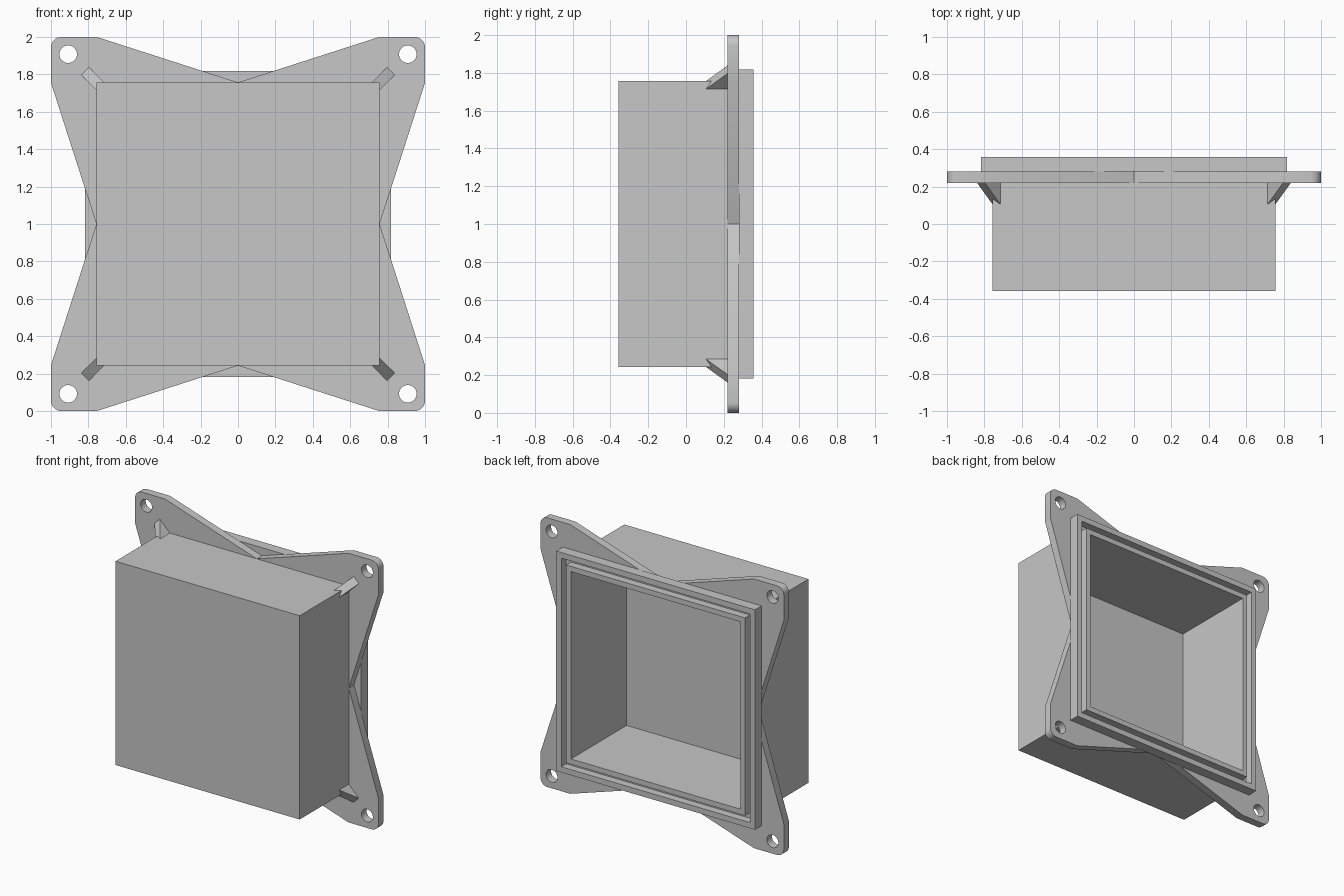
import bpy, bmesh, math
from mathutils import Matrix, Vector

cube = bpy.data.objects.get("Cube")
if cube:
    bpy.data.objects.remove(cube, do_unlink=True)

grey = bpy.data.materials.new("plain grey")
grey.use_nodes = True
grey.diffuse_color = (0.57, 0.57, 0.57, 1)
grey.node_tree.nodes["Principled BSDF"].inputs["Base Color"].default_value = grey.diffuse_color

MID = 1.0                       # height of the centre
FRONT, BACK = 0.22, 0.28        # flange faces in y
BOX = 0.757                     # half width of the box


def add_mesh(name, mesh):
    obj = bpy.data.objects.new(name, mesh)
    mesh.materials.clear()
    mesh.materials.append(grey)
    bpy.context.scene.collection.objects.link(obj)
    return obj


def from_bmesh(name, bm):
    bmesh.ops.recalc_face_normals(bm, faces=bm.faces)
    mesh = bpy.data.meshes.new(name)
    bm.to_mesh(mesh)
    bm.free()
    return add_mesh(name, mesh)


def arc(cx, cy, r, start, end, steps):
    angles = [math.radians(start + (end - start) * i / steps) for i in range(steps + 1)]
    return [(cx + r * math.cos(a), cy + r * math.sin(a)) for a in angles]


def turn(points, quarter):
    rot = Matrix.Rotation(quarter * math.pi / 2, 2)
    return [tuple(rot @ Vector(p)) for p in points]


# Housing: thin-walled box with a double rim and a seal groove around its open back
section = [(BOX, -0.357), (BOX, BACK), (0.817, BACK), (0.817, 0.357),
           (0.775, 0.357), (0.775, 0.3), (0.735, 0.3), (0.735, 0.357),
           (0.696, 0.357), (0.696, -0.296)]
bm = bmesh.new()
rings = [[bm.verts.new((sx * r, y, MID + sz * r))
          for sx, sz in ((-1, -1), (1, -1), (1, 1), (-1, 1))] for r, y in section]
for a, b in zip(rings, rings[1:]):
    for i in range(4):
        j = (i + 1) % 4
        bm.faces.new((a[i], a[j], b[j], b[i]))
bm.faces.new(rings[0])
bm.faces.new(rings[-1])
from_bmesh("housing", bm)

# Mounting flange: four-pointed plate with rounded corners and screw holes
corner = [(BOX, 0), (1, 0.755)] + arc(0.945, 0.945, 0.055, 0, 90, 8) + [(0.755, 1)]
outline = [p for q in range(4) for p in turn(corner, q)]
opening = [(0.71, 0.71), (-0.71, 0.71), (-0.71, -0.71), (0.71, -0.71)]
hole = arc(0.908, 0.908, 0.047, 0, 360, 32)[:-1]
curve = bpy.data.curves.new("flange_outline", "CURVE")
curve.dimensions = "2D"
curve.fill_mode = "BOTH"
curve.extrude = (BACK - FRONT) / 2
for loop in [outline, opening] + [turn(hole, q) for q in range(4)]:
    spline = curve.splines.new("POLY")
    spline.points.add(len(loop) - 1)
    for point, (x, y) in zip(spline.points, loop):
        point.co = (x, y, 0, 1)
    spline.use_cyclic_u = True
helper = bpy.data.objects.new("flange_outline", curve)
bpy.context.scene.collection.objects.link(helper)
bpy.context.view_layer.update()
depsgraph = bpy.context.evaluated_depsgraph_get()
mesh = bpy.data.meshes.new_from_object(helper.evaluated_get(depsgraph))
bpy.data.objects.remove(helper, do_unlink=True)
mesh.transform(Matrix.Translation((0, (FRONT + BACK) / 2, MID))
               @ Matrix.Rotation(math.pi / 2, 4, "X"))
bm = bmesh.new()
bm.from_mesh(mesh)
bmesh.ops.remove_doubles(bm, verts=bm.verts, dist=0.0001)
bpy.data.meshes.remove(mesh)
flange = from_bmesh("mounting_flange", bm)
bpy.ops.object.select_all(action="DESELECT")
flange.select_set(True)
bpy.context.view_layer.objects.active = flange
bpy.ops.object.shade_smooth_by_angle(angle=math.radians(25))

# Diagonal gussets between the housing corners and the flange
HALF = 0.021
for sx, sz, name in ((1, 1, "upper_left"), (-1, 1, "upper_right"),
                     (1, -1, "lower_left"), (-1, -1, "lower_right")):
    bm = bmesh.new()
    sides = [[bm.verts.new((sx * (s + o), y, MID + sz * (s - o)))
              for s, y in ((0.705, FRONT), (0.705, 0.063), (0.818, FRONT))]
             for o in (-HALF, HALF)]
    for side in sides:
        bm.faces.new(side)
    for i in range(3):
        j = (i + 1) % 3
        bm.faces.new((sides[0][i], sides[0][j], sides[1][j], sides[1][i]))
    from_bmesh(name + "_gusset", bm)
